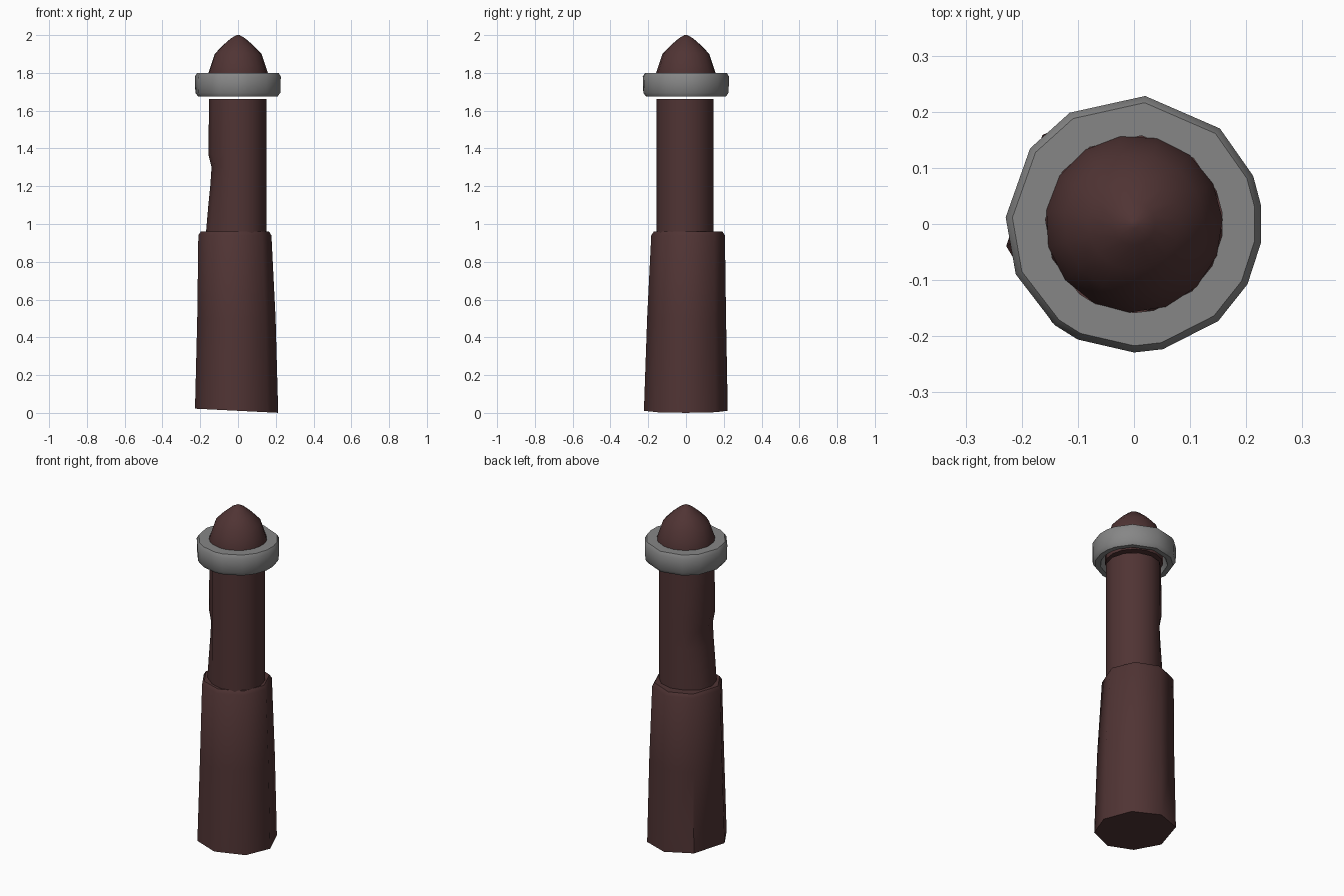
import bpy, bmesh
from math import sin, cos, radians, hypot
from mathutils import Vector

cube = bpy.data.objects.get("Cube")
if cube:
    bpy.data.objects.remove(cube, do_unlink=True)


def material(name, rgb):
    mat = bpy.data.materials.new(name)
    mat.use_nodes = True
    mat.diffuse_color = (*rgb, 1)
    mat.node_tree.nodes["Principled BSDF"].inputs["Base Color"].default_value = (*rgb, 1)
    return mat


brown = material("dark brown", (0.08, 0.034, 0.034))
grey = material("mid grey", (0.24, 0.24, 0.24))


def loop(angles, rx, z, cx=0.0, cy=0.0):
    """One horizontal outline with corners at the given angles."""
    return [Vector((cx + rx * cos(radians(a)), cy + rx * sin(radians(a)), z)) for a in angles]


def loft(name, loops, mat, closed=False, smooth=50):
    """Skin stacked outlines; cap the ends, or join them into a hollow ring."""
    bm = bmesh.new()
    rows = [[bm.verts.new(p) for p in row] for row in loops]
    pairs = list(zip(rows, rows[1:]))
    if closed:
        pairs.append((rows[-1], rows[0]))
    for low, high in pairs:
        n = len(low)
        for i in range(n):
            j = (i + 1) % n
            bm.faces.new((low[i], low[j], high[j], high[i]))
    if not closed:
        bm.faces.new(rows[0][::-1])
        bm.faces.new(rows[-1])
    bmesh.ops.remove_doubles(bm, verts=bm.verts, dist=0.0005)
    bmesh.ops.recalc_face_normals(bm, faces=bm.faces)
    mesh = bpy.data.meshes.new(name)
    bm.to_mesh(mesh)
    bm.free()
    mesh.materials.append(mat)
    obj = bpy.data.objects.new(name, mesh)
    bpy.context.collection.objects.link(obj)
    bpy.ops.object.select_all(action="DESELECT")
    obj.select_set(True)
    bpy.context.view_layer.objects.active = obj
    bpy.ops.object.shade_smooth_by_angle(angle=radians(smooth))
    return obj


# Wide lower body: eight uneven sides, slanted foot, small chamfer at the shoulder
corners = [0, 45, 90, 134, 190, 232, 272, 318]
foot = loop(corners, 0.222, 0, -0.009, -0.001)
for p in foot:
    p.z = max(0.0, 0.011 - 0.05 * p.x)
loft("lower_body", [
    foot,
    loop(corners, 0.209, 0.5, -0.010, 0.003),
    loop(corners, 0.195, 0.94, -0.018, 0.011),
    loop(corners, 0.182, 0.96, -0.018, 0.011),
], brown)

# Narrow shaft with a shallow dent on the right-hand side
shaft_angles = [i * 30 for i in range(12)]
shaft = []
for z, left in [(0.95, 0.17), (1.1, 0.157), (1.2, 0.147), (1.3, 0.14), (1.37, 0.157), (1.663, 0.153)]:
    row = loop(shaft_angles, 0.151, z, 0, -0.005)
    for p in row:
        if p.x < -0.1:
            p.x *= left / 0.151
    shaft.append(row)
loft("shaft", shaft, brown)

# Hollow collar with uneven corners and softened rims
collar_angles = [8, 22, 48, 85, 120, 144, 177, 203, 232, 244, 270, 283, 311, 332, 352]
collar_profile = [(0.183, 1.675), (0.212, 1.675), (0.226, 1.695), (0.229, 1.78),
                  (0.217, 1.80), (0.158, 1.80), (0.158, 1.73)]
loft("collar", [loop(collar_angles, r, z) for r, z in collar_profile], grey, closed=True)

# Pointed faceted tip seated in the collar
tip_angles = [i * 24 + 3 for i in range(15)]
tip_profile = [(0.157, 1.68), (0.158, 1.80), (0.145, 1.84), (0.125, 1.90), (0.082, 1.945),
               (0.038, 1.983), (0.008, 2.0)]
loft("tip", [loop(tip_angles, r, z) for r, z in tip_profile], brown)
